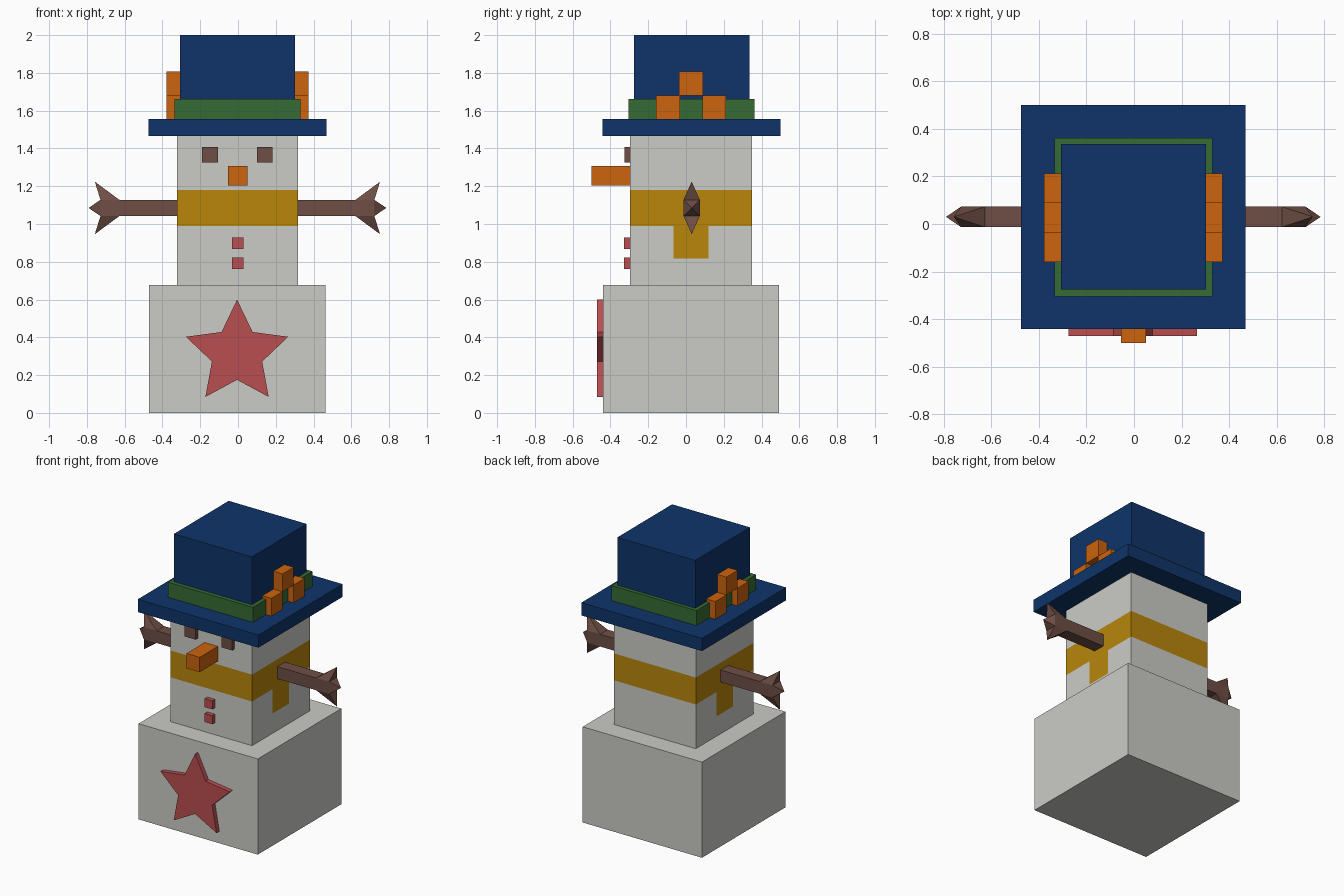
import bpy, bmesh, math
from mathutils import Vector

if "Cube" in bpy.data.objects:
    bpy.data.objects.remove(bpy.data.objects["Cube"])

MID = -0.003  # x of the mirror plane


def material(name, rgb):
    def linear(c):
        c /= 255
        return c / 12.92 if c <= 0.04045 else ((c + 0.055) / 1.055) ** 2.4
    col = [linear(c) for c in rgb] + [1]
    m = bpy.data.materials.new(name)
    m.use_nodes = True
    m.diffuse_color = col
    m.node_tree.nodes["Principled BSDF"].inputs["Base Color"].default_value = col
    return m


SNOW = material("snow", (203, 204, 199))
GOLD = material("scarf_gold", (184, 134, 11))
BLUE = material("hat_blue", (14, 52, 105))
GREEN = material("band_green", (54, 107, 52))
ORANGE = material("orange", (204, 99, 14))
BROWN = material("wood_brown", (110, 78, 69))
RED = material("red", (186, 79, 80))


def finish(name, bm, *mats):
    bmesh.ops.recalc_face_normals(bm, faces=bm.faces)
    mesh = bpy.data.meshes.new(name)
    bm.to_mesh(mesh)
    bm.free()
    for m in mats:
        mesh.materials.append(m)
    obj = bpy.data.objects.new(name, mesh)
    bpy.context.collection.objects.link(obj)
    return obj


def box_mesh(x, y, z):
    bm = bmesh.new()
    bmesh.ops.create_cube(bm, size=1)
    for v in bm.verts:
        v.co = [r[0] if c < 0 else r[1] for c, r in zip(v.co, (x, y, z))]
    return bm


def box(name, x, y, z, mat):
    return finish(name, box_mesh(x, y, z), mat)


# Body blocks
box("base", (-0.47, 0.463), (-0.44, 0.493), (0, 0.677), SNOW)

# Torso with the scarf and its side tails cut into the surface
bm = box_mesh((-0.322, 0.318), (-0.297, 0.35), (0.677, 1.466))
tail_y = (-0.067, 0.118)
scarf_z = (0.99, 1.18)
tail_z = 0.818
cuts = [((0, 0, z), (0, 0, 1)) for z in (tail_z, *scarf_z)]
cuts += [((0, y, 0), (0, 1, 0)) for y in tail_y]
for co, no in cuts:
    bmesh.ops.bisect_plane(bm, geom=bm.verts[:] + bm.edges[:] + bm.faces[:],
                           plane_co=co, plane_no=no)
bm.normal_update()
for f in bm.faces:
    c = f.calc_center_median()
    wrap = scarf_z[0] < c.z < scarf_z[1]
    tail = (abs(f.normal.x) > 0.5 and tail_z < c.z < scarf_z[0]
            and tail_y[0] < c.y < tail_y[1])
    f.material_index = int(wrap or tail)
finish("torso", bm, SNOW, GOLD)

# Face and buttons
for side, x in (("right", (-0.19, -0.105)), ("left", (0.1, 0.182))):
    box(side + "_eye", x, (-0.325, -0.29), (1.325, 1.408), BROWN)
box("nose", (-0.054, 0.05), (-0.5, -0.29), (1.203, 1.308), ORANGE)
for label, z in (("lower", 0.763), ("upper", 0.868)):
    box(label + "_button", (-0.032, 0.028), (-0.327, -0.29), (z, z + 0.06), RED)

# Star on the base
bm = bmesh.new()
ring = []
for i in range(10):
    a = math.radians(90 + 36 * i)
    r = 0.14 if i % 2 else 0.285
    ring.append(bm.verts.new((-0.005 + r * math.cos(a), -0.472, 0.315 + r * math.sin(a))))
face = bm.faces.new(ring)
ext = bmesh.ops.extrude_face_region(bm, geom=[face])
bmesh.ops.translate(bm, vec=(0, 0.035, 0),
                    verts=[g for g in ext["geom"] if isinstance(g, bmesh.types.BMVert)])
finish("star", bm, RED)

# Arms: a square stick whose end faces rise into three pointed fingers
AY, AZ, H = 0.03, 1.085, 0.043
for side, s in (("right", -1), ("left", 1)):
    bm = box_mesh((0.3, 0.725), (AY - H, AY + H), (AZ - H, AZ + H))
    bmesh.ops.bisect_plane(bm, geom=bm.verts[:] + bm.edges[:] + bm.faces[:],
                           plane_co=(0.625, 0, 0), plane_no=(1, 0, 0))
    bm.normal_update()
    tips = []
    for f in bm.faces:
        n = f.normal.copy()
        if n.x > 0.5:
            tips.append((f, Vector((0.788, AY, AZ))))
        elif abs(n.z) > 0.5 and f.calc_center_median().x > 0.625:
            tips.append((f, Vector((0.755, AY, AZ + math.copysign(0.139, n.z)))))
    for f, tip in tips:
        poked = bmesh.ops.poke(bm, faces=[f])
        poked["verts"][0].co = tip
    for v in bm.verts:
        v.co.x = MID + s * v.co.x
    finish(side + "_arm", bm, BROWN)

# Hat
box("hat_brim", (-0.475, 0.469), (-0.442, 0.5), (1.466, 1.556), BLUE)
box("hat_crown", (-0.308, 0.302), (-0.276, 0.336), (1.55, 2), BLUE)
box("hat_band", (-0.335, 0.33), (-0.305, 0.362), (1.55, 1.662), GREEN)

# Three-block ornament on each side of the hat
for side, s in (("right", -1), ("left", 1)):
    x = sorted((MID + s * 0.29, MID + s * 0.376))
    for label, y, z in (("front", -0.159, 1.555), ("back", 0.087, 1.555), ("top", -0.036, 1.681)):
        box(f"{side}_ornament_{label}", x, (y, y + 0.126), (z, z + 0.126), ORANGE)
